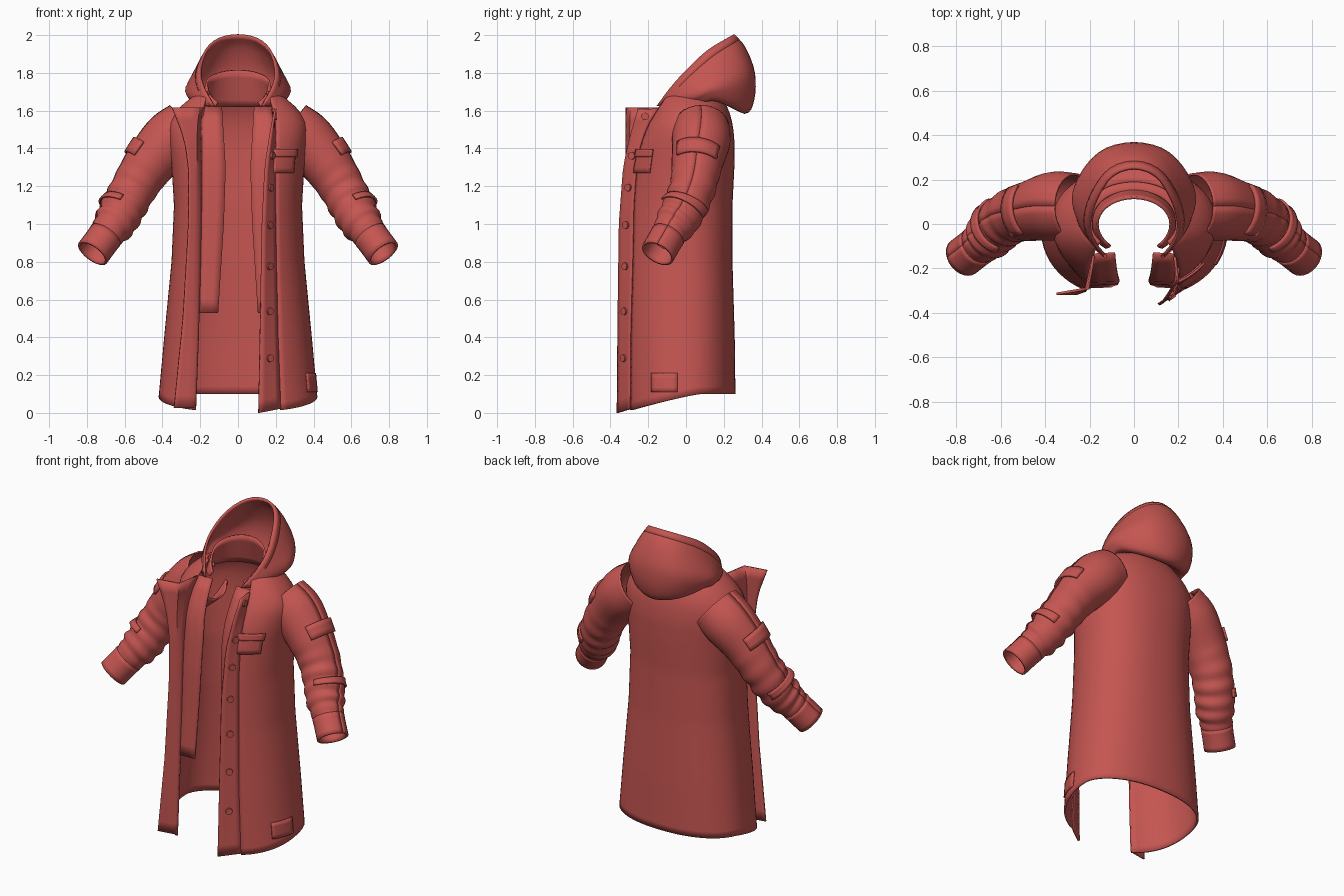
import bpy, math
from mathutils import Vector

if "Cube" in bpy.data.objects:
    bpy.data.objects.remove(bpy.data.objects["Cube"])

red = bpy.data.materials.new("coat_red")
red.diffuse_color = (0.56, 0.092, 0.083, 1)
red.use_nodes = True
red.node_tree.nodes["Principled BSDF"].inputs["Base Color"].default_value = red.diffuse_color


def add_mesh(name, verts, faces, thick=0.0, angle=40):
    me = bpy.data.meshes.new(name)
    me.from_pydata([tuple(v) for v in verts], [], faces)
    me.materials.append(red)
    ob = bpy.data.objects.new(name, me)
    bpy.context.collection.objects.link(ob)
    if thick:
        m = ob.modifiers.new("cloth", 'SOLIDIFY')
        m.thickness, m.offset = thick, 0
    bpy.context.view_layer.objects.active = ob
    ob.select_set(True)
    bpy.ops.object.shade_smooth_by_angle(angle=math.radians(angle))
    ob.select_set(False)
    return ob


def grid(name, fn, nu, nv, thick=0.012, flip=False):
    """Sheet from fn(u, v) with u and v running 0..1."""
    verts = [fn(i / nu, j / nv) for j in range(nv + 1) for i in range(nu + 1)]
    w = nu + 1
    faces = [(j * w + i, j * w + i + 1, (j + 1) * w + i + 1, (j + 1) * w + i)
             for j in range(nv) for i in range(nu)]
    if flip:
        faces = [f[::-1] for f in faces]
    return add_mesh(name, verts, faces, thick)


def table(rows, z):
    """Linear lookup in rows of (z, values...)."""
    if z <= rows[0][0]:
        return rows[0][1:]
    for a, b in zip(rows, rows[1:]):
        if z <= b[0]:
            f = (z - a[0]) / (b[0] - a[0])
            return [p + (q - p) * f for p, q in zip(a[1:], b[1:])]
    return rows[-1][1:]


def spline(pts, u):
    """Smooth curve through pts, u in 0..1."""
    n = len(pts) - 1
    s = min(max(u, 0), 1) * n
    i = min(int(s), n - 1)
    f = s - i
    b, c = Vector(pts[i]), Vector(pts[i + 1])
    a = Vector(pts[i - 1]) if i else 2 * b - c
    d = Vector(pts[i + 2]) if i + 2 <= n else 2 * c - b
    return b + 0.5 * f * (c - a + f * (2 * a - 5 * b + 4 * c - d + f * (3 * (b - c) + d - a)))


# Body shape by height: z, half width, back depth, front depth, front edge x
LEVELS = [(0.0, .422, .257, .33, .225), (.4, .385, .252, .33, .21), (.8, .346, .24, .325, .2),
          (1.1, .333, .24, .32, .195), (1.3, .345, .25, .298, .195), (1.42, .36, .252, .27, .195),
          (1.52, .365, .243, .225, .195), (1.6, .32, .222, .175, .185), (1.66, .25, .19, .14, .17),
          (1.7, .19, .15, .12, .15)]


def power(v):
    return math.copysign(abs(v) ** 0.9, v)


def body_point(z, t, off=0.0):
    w, back, front, _ = table(LEVELS, z)
    c = power(math.cos(t))
    return Vector(((w + off) * power(math.sin(t)), (c * (back + off) if c > 0 else c * (front + off)), z))


def edge_angle(z):
    w, _, _, xe = table(LEVELS, z)
    return math.pi - math.asin(min(1, (xe / w) ** (1 / 0.9)))


def hem(y):
    return .1 - .1 * min(max((.08 - y) / .42, 0), 1) ** 1.2


def body(u, v):
    y0 = body_point(.1, (2 * u - 1) * edge_angle(.1)).y
    z = hem(y0) + v * (1.7 - hem(y0))
    return body_point(z, (2 * u - 1) * edge_angle(z))


grid("coat_body", body, 56, 40, flip=True)


def front_edge(z, side):
    return body_point(z, side * edge_angle(z))


# Button placket on the left front, flaring forward
PLACKET = [(0, .11, -.362), (.5, .12, -.358), (1.0, .13, -.352), (1.3, .145, -.33),
           (1.45, .168, -.3), (1.61, .198, -.255)]


def placket(u, v):
    z = .022 * (1 - u) + v * (1.61 - .022 * (1 - u))
    a, b = front_edge(z, 1), table(PLACKET, z)
    return a.lerp(Vector((b[0], b[1], z)), u)


grid("button_placket", placket, 4, 24)

# Lapel flap on the right front, folded outwards
LAPEL = [(.02, -.34), (.5, -.292), (1.0, -.262), (1.3, -.262), (1.45, -.285), (1.62, -.35)]


def lapel(u, v):
    z = .025 + v * 1.592
    a = front_edge(z, -1)
    x = table(LAPEL, z)[0]
    mid = Vector((a.x - .025, -.3 + .03 * max(0, z - 1.3), z))
    return a.lerp(mid, u * 3) if u < 1 / 3 else mid.lerp(Vector((x, -.315, z)), (u - 1 / 3) * 1.5)


grid("folded_lapel", lapel, 6, 24, flip=True)

# Inner facings behind both front edges
FACING = [(.53, .105), (1.0, .075), (1.3, .065), (1.62, .085)]
for side, name in ((1, "left_facing"), (-1, "right_facing")):
    def facing(u, v, side=side):
        z = .53 + v * 1.09
        a = front_edge(z, side)
        b = Vector((side * table(FACING, z)[0], a.y + .004, z))
        return a.lerp(b, u)
    grid(name, facing, 3, 16, .01, flip=side < 0)


# Buttons along the placket
def button(z):
    a, b = placket(0, z / 1.61), placket(1, z / 1.61)
    n = (b - a).cross(Vector((0, 0, 1))).normalized()
    if n.x < 0:
        n = -n
    c = a.lerp(b, .5) + n * .008
    bpy.ops.mesh.primitive_cylinder_add(vertices=14, radius=.02, depth=.016, location=c,
                                        rotation=n.to_track_quat('Z', 'Y').to_euler())
    ob = bpy.context.object
    ob.name = "button"
    ob.data.materials.append(red)
    ob.select_set(False)


for z in (.28, .53, .77, .99, 1.19, 1.36, 1.57):
    button(z)


# Pockets and patches laid on the body
def plate(name, z0, z1, t0, t1, off, thick=.01):
    grid(name, lambda u, v: body_point(z0 + v * (z1 - z0), t0 + u * (t1 - t0), off), 6, 4, thick, True)


plate("chest_pocket", 1.27, 1.38, 2.19, 2.64, .010)
plate("chest_pocket_flap", 1.355, 1.395, 2.17, 2.66, .018)
plate("hem_patch", .11, .21, 1.68, 2.1, .009, .008)

# Standing collar inside the hood
def collar(u, v):
    t = (2 * u - 1) * 2.45
    c = math.cos(t)
    top = 1.745 + (.07 * c if c > 0 else .13 * c)
    w, back, front = .195 - .03 * v, .17 - .052 * v, .14 - .01 * v
    return (w * math.sin(t), c * (back if c > 0 else front), 1.62 + v * (top - 1.62))


grid("collar", collar, 28, 5, .012, True)

# Hood: half sections from the opening rim to the tuck at the neck
HOOD = [
    [(0, .25, 2.0), (.1, .215, 1.98), (.17, .11, 1.915), (.2, 0, 1.81), (.18, -.08, 1.72), (.125, -.15, 1.625)],
    [(0, .31, 1.93), (.12, .275, 1.91), (.2, .18, 1.85), (.24, .07, 1.77), (.232, -.02, 1.69), (.17, -.11, 1.625)],
    [(0, .358, 1.8), (.13, .33, 1.79), (.22, .245, 1.765), (.268, .13, 1.73), (.26, .05, 1.68), (.2, -.05, 1.635)],
    [(0, .355, 1.66), (.12, .325, 1.665), (.205, .25, 1.68), (.262, .16, 1.7), (.255, .08, 1.67), (.21, 0, 1.635)],
    [(0, .31, 1.59), (.11, .28, 1.605), (.19, .22, 1.635), (.235, .15, 1.66), (.23, .08, 1.645), (.2, .02, 1.625)],
    [(0, .19, 1.67), (.1, .175, 1.675), (.16, .14, 1.68), (.19, .08, 1.67), (.19, .03, 1.65), (.17, 0, 1.625)]]


def hood(u, v):
    s = 2 * u - 1
    flip = Vector((-1, 1, 1))
    full = [spline([p * flip for p in map(Vector, row[:0:-1])] + row, u) for row in HOOD]
    return spline(full, v)


grid("hood", hood, 32, 20, .014)
# Rolled hem around the hood opening
grid("hood_rim", lambda u, v: Vector(hood(u, .01 + v * .09)) + Vector((0, 0, .004)), 32, 2, .012)

# Sleeves: centre line and radius
ARM = [(.27, .08, 1.51, .145), (.36, .08, 1.44, .15), (.46, .06, 1.33, .132), (.54, .04, 1.21, .118),
       (.6, 0, 1.1, .112), (.65, -.05, 1.01, .106), (.7, -.095, .94, .084), (.77, -.15, .845, .082)]


def arm_point(u, a, off, side, folds=True):
    p = spline(ARM, u)
    t = (spline(ARM, min(u + .02, 1)) - spline(ARM, u - .02)).to_3d().normalized()
    n1 = t.cross(Vector((0, 1, 0))).normalized()
    n2 = t.cross(n1)
    r = p.w + off
    if folds:  # bunched cloth, strongest below the elbow
        amt = min(max((u - .3) / .25, 0), 1) * min(max((.9 - u) / .06, 0), 1)
        r *= 1 + .06 * amt * math.sin(u * 62 + 1.3 * math.sin(a + .6)) * (.7 + .3 * math.cos(2 * a + 9 * u))
    q = p.to_3d() + r * (math.cos(a) * n1 + math.sin(a) * n2)
    return Vector((q.x * side, q.y, q.z))


for side, word in ((1, "left"), (-1, "right")):
    def band(name, u0, u1, a0, a1, off, nu, nv, thick, folds=True, side=side):
        grid(f"{word}_{name}", lambda u, v: arm_point(u0 + v * (u1 - u0), a0 + u * (a1 - a0), off, side, folds),
             nu, nv, thick, flip=side < 0)
    band("sleeve", 0, .9, 0, 2 * math.pi, 0, 28, 54, .01)
    band("cuff", .86, 1, 0, 2 * math.pi, .003, 24, 5, .014, False)
    band("sleeve_pocket_flap", .25, .32, -.85, .85, .012, 10, 3, .014, False)
    band("sleeve_strap", .57, .62, -1.3, 1.3, .012, 14, 3, .012)
